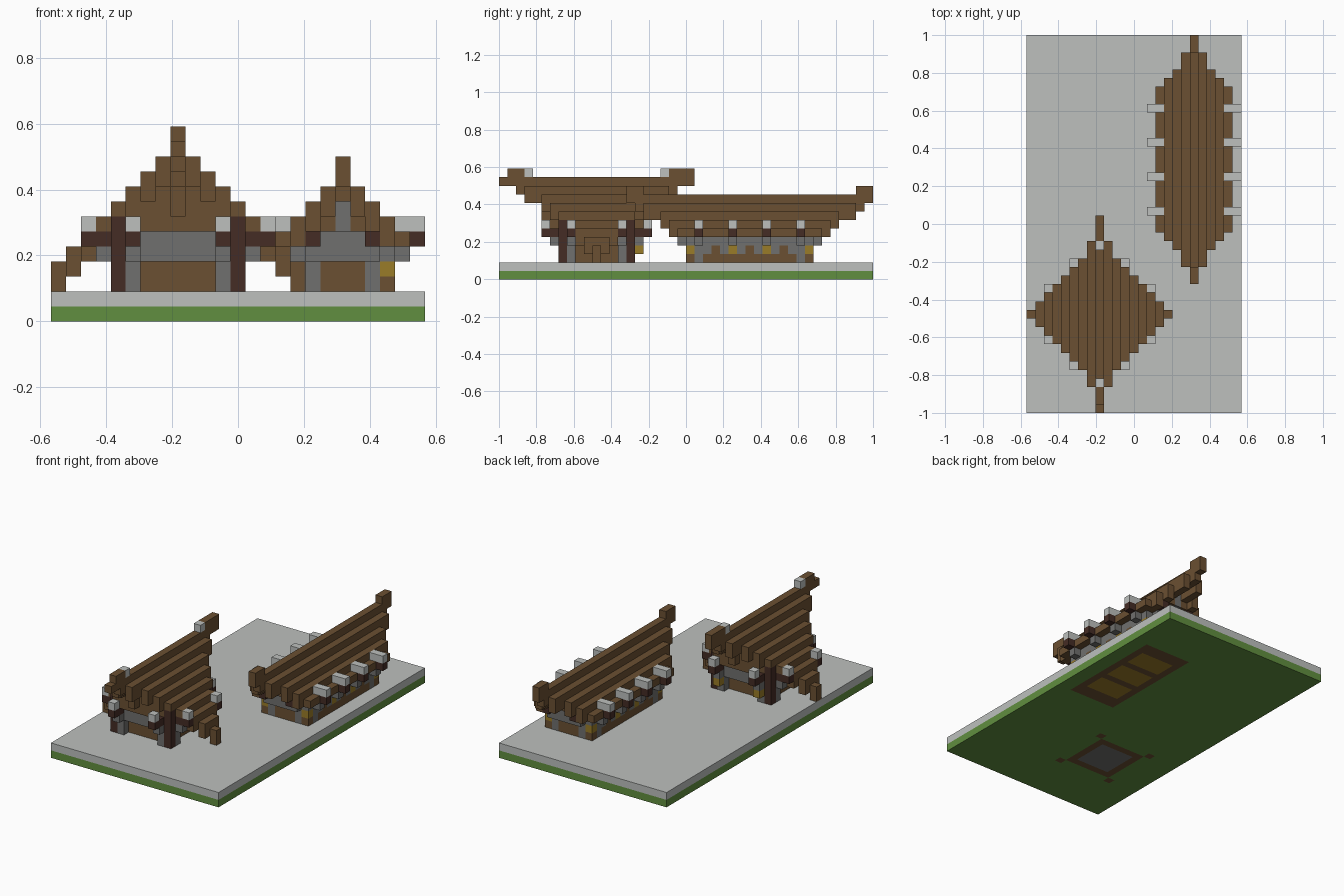
import bpy
import bmesh
import math
from mathutils import Vector

cube = bpy.data.objects.get("Cube")
if cube:
    bpy.data.objects.remove(cube, do_unlink=True)

NX, NY = 25, 44
UNIT = 2 / NY


def material(name, rgb):
    mat = bpy.data.materials.new(name)
    mat.use_nodes = True
    mat.diffuse_color = (*rgb, 1)
    shader = mat.node_tree.nodes["Principled BSDF"]
    shader.inputs["Base Color"].default_value = (*rgb, 1)
    shader.inputs["Roughness"].default_value = 0.9
    return mat


GRASS = material("grass green", (0.12, 0.275, 0.05))
SNOW = material("pale snow", (0.51, 0.53, 0.515))
WOOD = material("brown wood", (0.147, 0.08, 0.032))
DARK = material("dark timber", (0.058, 0.025, 0.018))
STONE = material("grey stone", (0.162, 0.162, 0.156))
GLOW = material("mustard yellow", (0.323, 0.202, 0.021))

cells = {}      # block position -> part name
part_mats = {}  # part name -> material


def put(part, mat, cell):
    part_mats[part] = mat
    cells[cell] = part


class House:
    """Fills blocks mirrored about a centre: d across, e along, k up."""

    def __init__(self, name, ci, cj):
        self.name, self.ci, self.cj = name, ci, cj

    def fill(self, part, mat, d, e, k, ends=(-1, 1)):
        for a in span(d):
            for b in span(e):
                for h in span(k):
                    for sx in (-1, 1):
                        for sy in ends:
                            put(self.name + "_" + part, mat,
                                (self.ci + sx * a, self.cj + sy * b, h))

    def roof(self, top, reach):
        # stepped strips, each two blocks thick and one lower than the last
        for d, e in enumerate(reach, 1):
            self.fill("roof", WOOD, d, (0, e), (top - d - 1, top - d))


def span(r):
    return range(r, r + 1) if isinstance(r, int) else range(r[0], r[1] + 1)


# ground slab: grass below, pale layer above
for i in range(NX):
    for j in range(NY):
        put("grass_base", GRASS, (i, j, 0))
        put("snow_ground", SNOW, (i, j, 1))

# ---- square hall ----
hall = House("hall", 8, 11)
hall.fill("foundation", WOOD, (0, 3), (0, 3), 0)
hall.fill("foundation", WOOD, 4, 4, 0)
hall.fill("floor", STONE, (0, 2), (0, 2), 0)
hall.fill("wall", WOOD, (0, 3), (0, 3), (2, 3))
hall.fill("stone_band", STONE, (0, 4), (0, 4), (4, 5))
hall.fill("stone_pillar", STONE, 3, 4, (2, 4))
hall.fill("stone_pillar", STONE, 4, 3, (2, 4))
for d in range(4):
    hall.fill("gable", WOOD, d, (0, 5 if d < 3 else 4), (6, 9 - d))
hall.fill("gable_brace", WOOD, 0, 6, (7, 8))
hall.roof(11, (8, 6, 5, 4, 3, 2, 1, 0))
# ridge with raised ends
hall.fill("ridge", WOOD, 0, (0, 9), 10)
hall.fill("ridge", WOOD, 0, (0, 11), 11)
hall.fill("ridge", WOOD, 0, (9, 10), 12)
hall.fill("ridge", WOOD, 0, 11, 12, ends=(1,))
hall.fill("ridge_snow", SNOW, 0, 8, 12)
# corner posts, beam ends and snow caps
hall.fill("corner_post", DARK, 4, 4, (2, 6))
hall.fill("bracket", STONE, 3, 5, 4)
hall.fill("bracket", STONE, 5, 3, 4)
hall.fill("beam_end", DARK, 3, (4, 6), 5)
hall.fill("beam_end", DARK, (5, 6), 3, 5)
hall.fill("beam_snow", SNOW, 3, 6, 6)
hall.fill("beam_snow", SNOW, 6, 3, 6)
hall.fill("lantern", GLOW, 3, 5, 3, ends=(1,))

# ---- long house ----
lodge = House("longhouse", 19, 29)
lodge.fill("foundation", WOOD, (0, 3), (0, 7), 0)
lodge.fill("floor", GLOW, (0, 2), (0, 6), 0)
for e in (2, 6):
    lodge.fill("foundation", WOOD, (0, 2), e, 0)
lodge.fill("wall", WOOD, (0, 3), (0, 7), 2)
lodge.fill("stone_wall", STONE, (0, 3), (0, 7), 3)
lodge.fill("wall", WOOD, (0, 1), 7, (2, 3))
lodge.fill("stone_pillar", STONE, 2, 7, (2, 3))
lodge.fill("stone_pillar", STONE, 3, 6, (2, 3))
for e in (0, 4):
    lodge.fill("wall", WOOD, 3, e, 3)
for e in (2, 7):
    lodge.fill("lantern", GLOW, 3, e, 3)
lodge.fill("stone_band", STONE, (0, 2), (0, 8), 4)
lodge.fill("stone_band", STONE, 3, (0, 7), 4)
# gable ends
lodge.fill("stone_gable", STONE, (0, 2), (0, 8), 5)
lodge.fill("stone_gable", STONE, 0, (0, 9), (6, 7))
lodge.fill("gable", WOOD, 1, (0, 9), 6)
lodge.fill("gable_beam", DARK, 2, (8, 9), 5)
lodge.roof(9, (12, 10, 9))
lodge.fill("roof", WOOD, 4, (0, 8), 5)
# ridge with raised ends
lodge.fill("ridge", WOOD, 0, (0, 13), 8)
lodge.fill("ridge", WOOD, 0, (0, 14), 9)
lodge.fill("ridge", WOOD, 0, (13, 14), 10)
# brackets, beam ends and snow caps along the eaves
for e in (2, 6):
    lodge.fill("bracket", STONE, 4, e, 4)
    lodge.fill("beam_end", DARK, (4, 5), e, 5)
    lodge.fill("beam_snow", SNOW, (4, 5), e, 6)


# outer skin of each part
def build(part, mat):
    bm = bmesh.new()
    corners = {}

    def vert(p):
        key = tuple(round(c) for c in p)
        if key not in corners:
            x, y, z = key
            corners[key] = bm.verts.new(((x - NX / 2) * UNIT, (y - NY / 2) * UNIT, z * UNIT))
        return corners[key]

    half = Vector((0.5, 0.5, 0.5))
    for cell, owner in cells.items():
        if owner != part:
            continue
        for axis in range(3):
            for sign in (-1, 1):
                n = Vector((0, 0, 0))
                n[axis] = sign
                near = tuple(c + round(s) for c, s in zip(cell, n))
                if near in cells:
                    continue
                u = Vector((0, 0, 0))
                u[(axis + 1) % 3] = 0.5
                v = n.cross(u)
                mid = Vector(cell) + half + n / 2
                bm.faces.new([vert(mid + q) for q in (-u - v, u - v, u + v, v - u)])
    if not bm.faces:
        bm.free()
        return
    bmesh.ops.dissolve_limit(bm, angle_limit=math.radians(1),
                             verts=bm.verts, edges=bm.edges)
    mesh = bpy.data.meshes.new(part)
    bm.to_mesh(mesh)
    bm.free()
    mesh.materials.append(mat)
    bpy.context.collection.objects.link(bpy.data.objects.new(part, mesh))


for part, mat in part_mats.items():
    build(part, mat)
